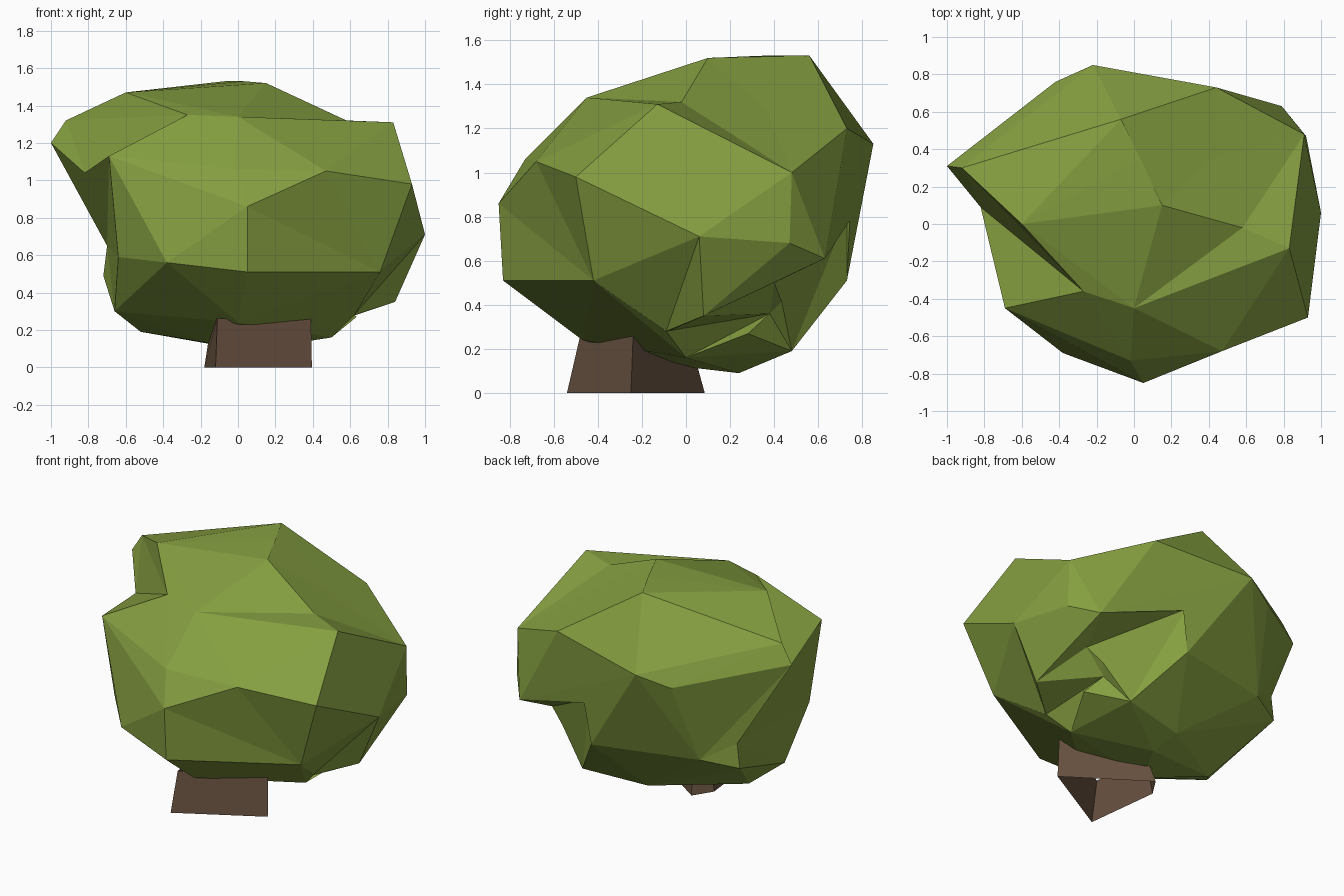
import bpy, bmesh

if "Cube" in bpy.data.objects:
    bpy.data.objects.remove(bpy.data.objects["Cube"])


def material(name, rgb):
    m = bpy.data.materials.new(name)
    m.diffuse_color = (*rgb, 1.0)
    m.use_nodes = True
    m.node_tree.nodes["Principled BSDF"].inputs["Base Color"].default_value = m.diffuse_color
    return m


def add_object(name, bm, mat=None):
    bmesh.ops.recalc_face_normals(bm, faces=bm.faces)
    me = bpy.data.meshes.new(name)
    bm.to_mesh(me)
    bm.free()
    if mat:
        me.materials.append(mat)
    ob = bpy.data.objects.new(name, me)
    bpy.context.collection.objects.link(ob)
    return ob


def hull(name, points, mat=None):
    """Faceted convex lump stretched over a few corner points."""
    bm = bmesh.new()
    for p in points:
        bm.verts.new(p)
    res = bmesh.ops.convex_hull(bm, input=bm.verts)
    junk = {g for g in res["geom_interior"] + res["geom_unused"]
            if isinstance(g, bmesh.types.BMVert)}
    bmesh.ops.delete(bm, geom=list(junk), context='VERTS')
    return add_object(name, bm, mat)


def carve(target, name, points):
    """Cut a faceted dent into the target."""
    cutter = hull(name, points)
    cutter.hide_render = True
    mod = target.modifiers.new(name, 'BOOLEAN')
    mod.operation = 'DIFFERENCE'
    mod.solver = 'EXACT'
    mod.object = cutter
    dg = bpy.context.evaluated_depsgraph_get()
    me = bpy.data.meshes.new_from_object(target.evaluated_get(dg))
    target.modifiers.clear()
    target.data = me
    bpy.data.objects.remove(cutter)


leaf = material("leaf green", (0.235, 0.345, 0.052))
bark = material("bark brown", (0.14, 0.085, 0.052))

# crown corners that the dents also use
shelf = (-0.60, 0.00, 1.47)
cleft = (-0.27, -0.36, 1.35)
left_tip = (-1.0, 0.31, 1.2)
left_tip_top = (-0.92, 0.30, 1.32)
left_shoulder = (-0.69, -0.45, 1.13)
left_inner = (-0.82, 0.09, 1.04)
left_front = (-0.64, -0.39, 0.59)
left_back = (-0.70, 0.46, 0.65)
left_back_low = (-0.72, 0.46, 0.49)
left_low = (-0.66, -0.1, 0.30)
peak_front = (0.15, 0.10, 1.52)
peak_back = (-0.07, 0.56, 1.53)
brow = (0, -0.45, 1.34)
nose = (0.05, -0.85, 0.86)
chin = (0.05, -0.83, 0.51)
right_top = (0.58, -0.02, 1.32)
right_edge = (0.83, -0.13, 1.31)
right_tip = (0.93, -0.50, 0.98)
right_front = (0.47, -0.68, 1.05)
right_back = (0.91, 0.48, 1.0)
right_mid = (1.0, 0.06, 0.71)
right_low = (0.84, 0.08, 0.35)
right_front_low = (0.76, -0.42, 0.51)
right_fold = (0.62, -0.09, 0.28)
base_right = (0.50, 0.0, 0.16)
back_top = (0.44, 0.73, 1.20)
back_left = (-0.42, 0.76, 1.06)
back_left_low = (-0.50, 0.57, 0.53)
lip_right = (0.79, 0.63, 0.61)
lip_back = (0.20, 0.73, 0.81)
sill_back = (0.19, 0.73, 0.51)
sill_low = (0.43, 0.48, 0.19)
pocket = (0.71, 0.40, 0.50)
pocket_low = (0.56, 0.38, 0.36)

top = [shelf, cleft, left_tip, left_tip_top, peak_front, peak_back, brow,
       right_edge, back_top, (0.03, 0.35, 1.53)]
middle = [left_shoulder, lip_right, lip_back, right_tip, right_front, nose,
          right_back, right_mid, back_left, (-0.02, -0.73, 1.06),
          (0.92, 0.47, 0.68), (-0.22, 0.85, 1.13)]
bottom = [sill_back, sill_low, left_front, left_back, left_back_low, left_low,
          right_low, right_front_low, base_right, chin, back_left_low,
          (-0.38, -0.69, 0.56), (-0.52, 0.08, 0.19), (0.0, -0.47, 0.24),
          (0.0, 0.40, 0.16), (0.05, 0.24, 0.09), (-0.15, -0.10, 0.13)]

# crown with its dents; the last point of each lies outside the crown
crown = hull("crown", top + middle + bottom, leaf)
dents = {
    "left_cleft": [left_shoulder, left_inner, cleft, shelf, left_tip,
                   left_tip_top, (-1.05, -0.35, 1.6)],
    "left_hollow": [left_tip, left_inner, left_shoulder, left_front,
                    left_back, left_back_low, left_low, (-1.2, -0.15, 0.5)],
    "back_left_hollow": [left_tip, back_left, left_back, left_back_low,
                         back_left_low, (-1.0, 0.9, 0.6)],
    "back_pocket": [lip_right, lip_back, sill_back, sill_low, pocket,
                    (0.90, 1.0, 0.20)],
    "pocket_side": [lip_right, pocket, pocket_low, sill_low, right_low,
                    (1.1, 0.7, 0.1)],
    "right_crease": [right_mid, right_front_low, right_fold, right_low,
                     (1.1, -0.25, 0.3)],
    "under_right": [right_low, right_fold, base_right, pocket_low,
                    (0.85, 0.12, 0.08)],
    "top_dip": [peak_front, peak_back, back_top, right_back, right_edge,
                right_top, (0.44, 0.36, 1.29), (0.8, 0.55, 2.0)],
    "brow_dip": [peak_front, right_top, right_edge, brow, (0.5, -0.2, 2.0)],
    "front_plane": [nose, right_front, right_tip, right_front_low, chin,
                    (0.75, -1.05, 0.75)],
}
for name, points in dents.items():
    carve(crown, name, points)
crown.data.materials.clear()
crown.data.materials.append(leaf)
for f in crown.data.polygons:
    f.material_index = 0
    f.use_smooth = False

# trunk: open four-sided tapered stump
bm = bmesh.new()
low = [bm.verts.new((x, y, 0)) for x, y in
       [(-0.12, -0.54), (0.395, -0.25), (-0.10, 0.085), (-0.18, -0.04)]]
high = [bm.verts.new(p) for p in
        [(-0.11, -0.48, 0.26), (0.39, -0.24, 0.26),
         (-0.07, 0.03, 0.20), (-0.14, -0.06, 0.26)]]
for i in range(4):
    j = (i + 1) % 4
    bm.faces.new((low[i], low[j], high[j], high[i]))
add_object("trunk", bm, bark)
